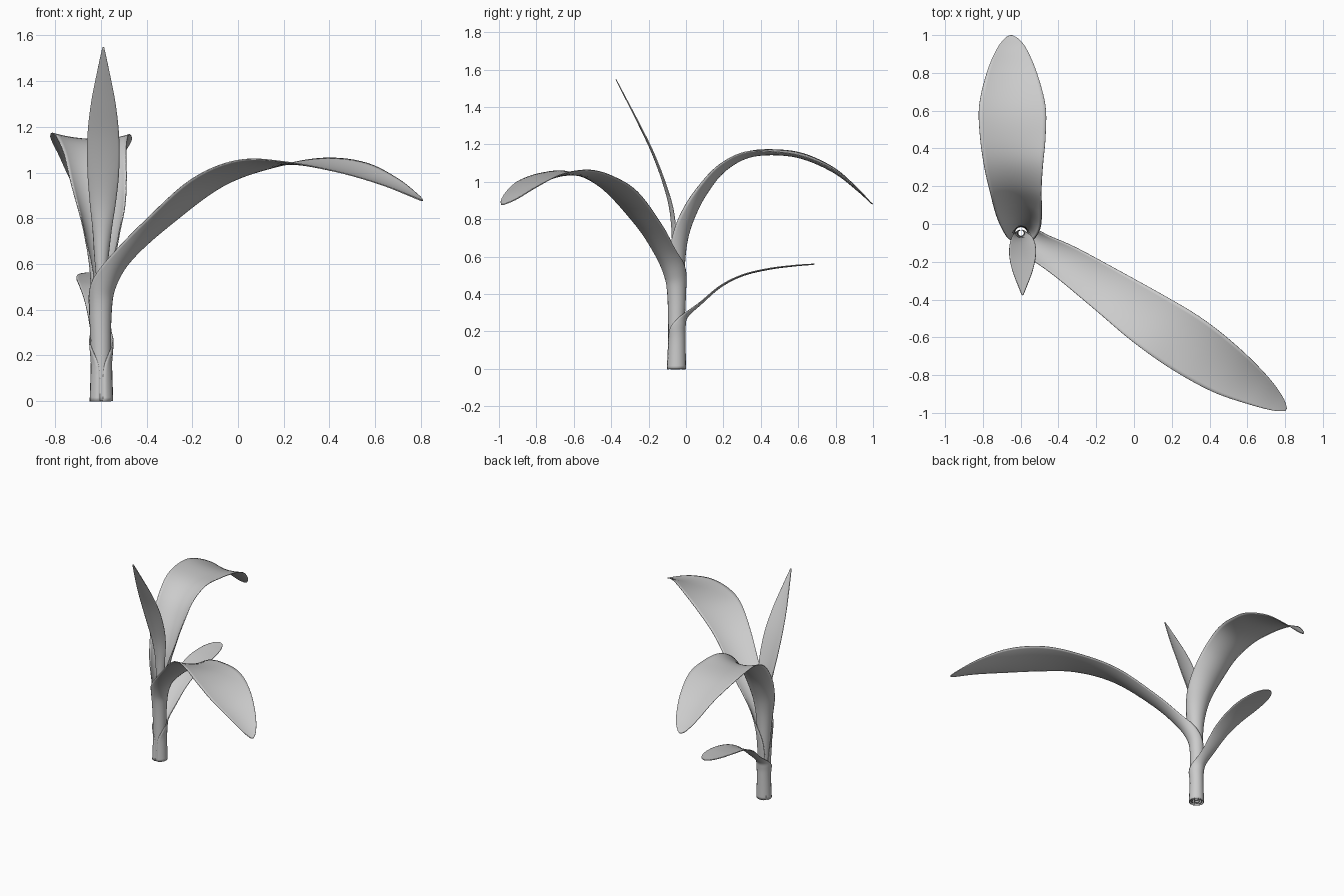
import bpy, bmesh, math
from mathutils import Vector

cube = bpy.data.objects.get("Cube")
if cube:
    bpy.data.objects.remove(cube)

mat = bpy.data.materials.new("leaf_grey")
mat.use_nodes = True
GREY = (0.6, 0.6, 0.6, 1)
mat.diffuse_color = GREY
mat.node_tree.nodes["Principled BSDF"].inputs["Base Color"].default_value = GREY

UP = Vector((0, 0, 1))
ACROSS, STEPS = 16, 6


def catmull(a, b, c, d, t):
    return [0.5 * (2 * q + (r - p) * t + (2 * p - 5 * q + 4 * r - s) * t * t
                   + (3 * q - p - 3 * r + s) * t ** 3) for p, q, r, s in zip(a, b, c, d)]


def smooth_path(stations):
    pts = [stations[0]] + stations + [stations[-1]]
    out = []
    for i in range(len(stations) - 1):
        out += [catmull(*pts[i:i + 4], k / STEPS) for k in range(STEPS)]
    return out + [list(stations[-1])]


def finish(bm, name):
    bmesh.ops.recalc_face_normals(bm, faces=bm.faces)
    me = bpy.data.meshes.new(name)
    bm.to_mesh(me)
    bm.free()
    me.materials.append(mat)
    ob = bpy.data.objects.new(name, me)
    bpy.context.collection.objects.link(ob)
    for p in me.polygons:
        p.use_smooth = True
    sol = ob.modifiers.new("thickness", 'SOLIDIFY')
    sol.thickness, sol.offset = 0.005, 0
    return ob


def leaf(name, heading, stations):
    """Sweep an arc along the midrib: x, y, z, half arc length, half arc angle, roll."""
    h = Vector((*heading, 0)).normalized()
    side = UP.cross(h)
    path = smooth_path(stations)
    bm = bmesh.new()
    rows = []
    for i, (x, y, z, half, ang, roll) in enumerate(path):
        a, b = path[max(i - 1, 0)], path[min(i + 1, len(path) - 1)]
        tan = (Vector(b[:3]) - Vector(a[:3])).normalized()
        s = (side - tan * side.dot(tan)).normalized()
        n = tan.cross(s)
        s, n = s * math.cos(roll) + n * math.sin(roll), n * math.cos(roll) - s * math.sin(roll)
        ang, half = max(ang, 0.02), max(half, 0.003)
        r = half / ang
        row = []
        for k in range(ACROSS + 1):
            t = ang * (2 * k / ACROSS - 1)
            row.append(bm.verts.new(Vector((x, y, z)) + s * r * math.sin(t) + n * r * (1 - math.cos(t))))
        rows.append(row)
    for p, q in zip(rows, rows[1:]):
        for k in range(ACROSS):
            bm.faces.new((p[k], p[k + 1], q[k + 1], q[k]))
    return finish(bm, name)


# Long leaf arching to the front left, its sheath wrapping the stem
leaf("long_leaf", (0.84, -0.54), [
    (-.560, -.077, .00, .145, 3.05, 0),
    (-.565, -.074, .20, .125, 3.0, 0),
    (-.562, -.076, .40, .125, 2.6, 0),
    (-.545, -.090, .50, .110, 1.8, 0),
    (-.485, -.135, .61, .090, 1.0, -.05),
    (-.345, -.215, .755, .100, .55, -.10),
    (-.130, -.360, .935, .125, .35, -.12),
    (.080, -.505, 1.02, .150, .25, -.10),
    (.290, -.640, 1.035, .158, .25, .05),
    (.485, -.770, 1.005, .138, .30, .12),
    (.650, -.875, .950, .092, .30, .08),
    (.760, -.950, .900, .045, .20, 0),
    (.805, -.983, .878, .008, .10, 0)])

# Broad leaf arching to the back
leaf("back_leaf", (0, 1), [
    (-.598, -.014, .00, .105, 3.0, 0),
    (-.598, -.012, .30, .110, 2.9, 0),
    (-.596, -.008, .55, .115, 2.3, 0),
    (-.596, .010, .70, .125, 1.7, 0),
    (-.598, .050, .82, .135, 1.25, 0),
    (-.610, .110, .935, .140, .90, 0),
    (-.625, .200, 1.05, .145, .65, 0),
    (-.637, .320, 1.125, .160, .42, 0),
    (-.642, .460, 1.145, .175, .25, .03),
    (-.645, .620, 1.125, .177, .22, .04),
    (-.647, .790, 1.050, .135, .25, .03),
    (-.648, .920, .950, .080, .20, 0),
    (-.650, .980, .895, .035, .10, 0),
    (-.650, .998, .880, .006, .10, 0)])

# Slender young leaf standing upright
leaf("upright_leaf", (0, -1), [
    (-.598, -.065, .00, .050, 2.9, 0),
    (-.598, -.068, .45, .048, 2.6, 0),
    (-.598, -.072, .62, .045, 1.6, 0),
    (-.595, -.076, .75, .048, 1.0, 0),
    (-.592, -.090, .87, .060, .60, 0),
    (-.590, -.125, 1.00, .070, .35, 0),
    (-.590, -.180, 1.15, .070, .25, 0),
    (-.590, -.250, 1.30, .054, .20, 0),
    (-.590, -.325, 1.45, .025, .15, 0),
    (-.590, -.375, 1.548, .004, .10, 0)])

# Small low leaf at the back
leaf("low_leaf", (0, 1), [
    (-.598, -.002, .00, .148, 3.0, 0),
    (-.598, -.005, .15, .130, 2.9, 0),
    (-.598, -.004, .23, .100, 2.0, 0),
    (-.600, .010, .28, .055, 1.0, 0),
    (-.605, .085, .35, .050, .45, 0),
    (-.612, .190, .44, .062, .25, 0),
    (-.620, .310, .50, .075, .15, 0),
    (-.625, .450, .533, .083, .12, 0),
    (-.627, .580, .550, .070, .10, 0),
    (-.628, .660, .557, .040, .10, 0),
    (-.628, .688, .560, .008, .10, 0)])
